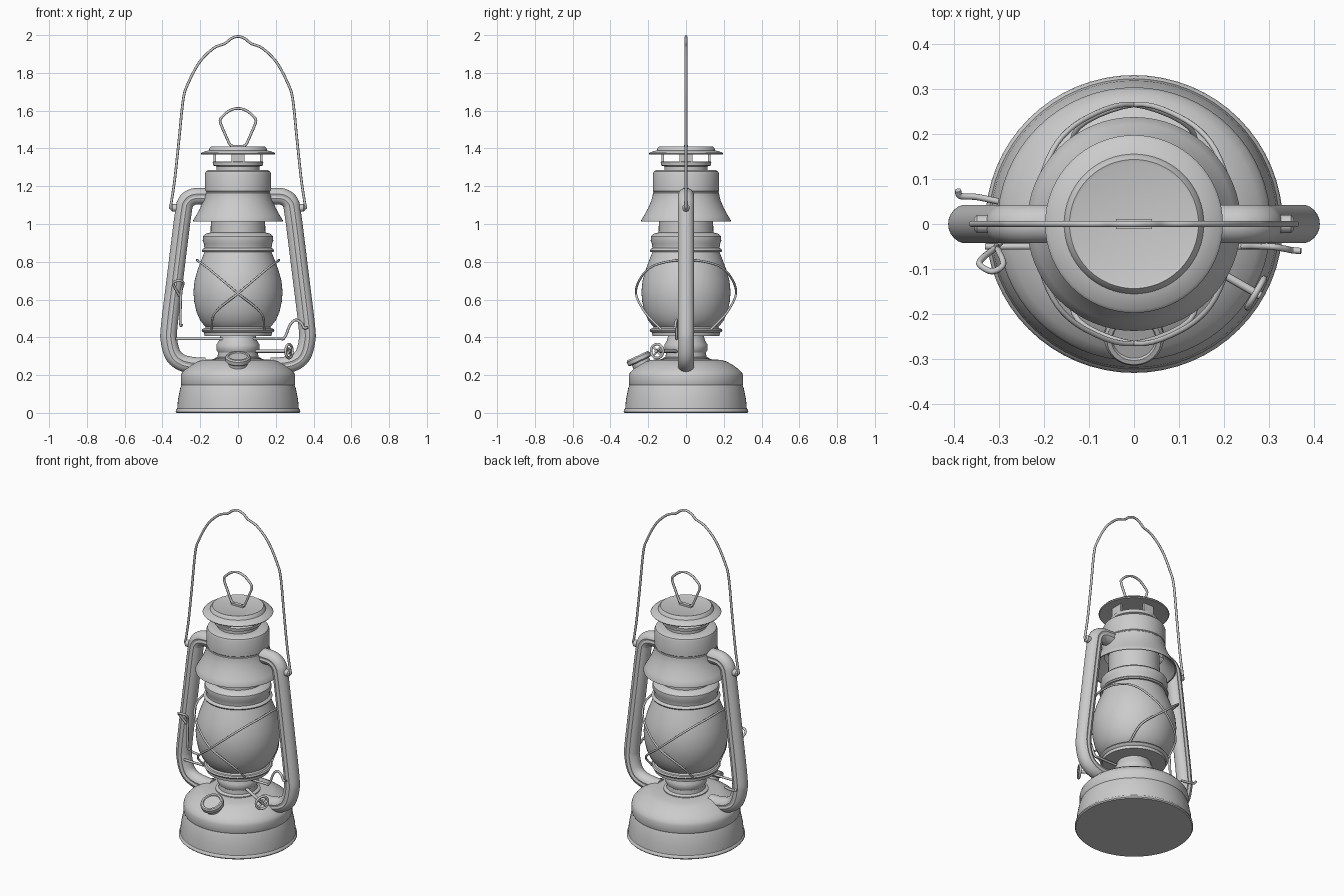
import bpy, bmesh, math
from mathutils import Vector

cube = bpy.data.objects.get("Cube")
if cube:
    bpy.data.objects.remove(cube)

metal = bpy.data.materials.new("grey_metal")
metal.use_nodes = True
metal.diffuse_color = (0.6, 0.6, 0.6, 1)
metal.node_tree.nodes["Principled BSDF"].inputs["Base Color"].default_value = (0.6, 0.6, 0.6, 1)


def finish(name, bm, angle=35):
    """Turn a bmesh into a smooth-shaded object."""
    bmesh.ops.recalc_face_normals(bm, faces=bm.faces)
    mesh = bpy.data.meshes.new(name)
    bm.to_mesh(mesh)
    bm.free()
    mesh.materials.append(metal)
    ob = bpy.data.objects.new(name, mesh)
    bpy.context.collection.objects.link(ob)
    bpy.ops.object.select_all(action="DESELECT")
    ob.select_set(True)
    bpy.context.view_layer.objects.active = ob
    bpy.ops.object.shade_smooth_by_angle(angle=math.radians(angle))
    return ob


def lathe(name, profile, center=(0, 0, 0), axis=(0, 0, 1), sides=64):
    """Spin (radius, height) points around an axis."""
    bm = bmesh.new()
    verts = [bm.verts.new((r, 0, z)) for r, z in profile]
    edges = [bm.edges.new(pair) for pair in zip(verts, verts[1:])]
    bmesh.ops.spin(bm, geom=verts + edges, cent=(0, 0, 0), axis=(0, 0, 1),
                   angle=math.tau, steps=sides, use_merge=True)
    bmesh.ops.remove_doubles(bm, verts=bm.verts, dist=0.0002)
    turn = Vector((0, 0, 1)).rotation_difference(Vector(axis).normalized())
    for v in bm.verts:
        v.co = turn @ v.co + Vector(center)
    return finish(name, bm)


def smooth_path(points, steps=6):
    """Pass a soft curve through the points."""
    p = [Vector(q) for q in points]
    p = [2 * p[0] - p[1]] + p + [2 * p[-1] - p[-2]]
    path = []
    for a, b, c, d in zip(p, p[1:], p[2:], p[3:]):
        for i in range(steps):
            t = i / steps
            path.append(0.5 * (2 * b + (c - a) * t + (2 * a - 5 * b + 4 * c - d) * t**2
                               + (3 * b - a - 3 * c + d) * t**3))
    return path + [p[-2]]


def wire(name, points, radius=0.007, steps=5, closed=False):
    """Round wire along a path."""
    path = smooth_path(points, steps)
    curve = bpy.data.curves.new(name, "CURVE")
    curve.dimensions = "3D"
    curve.bevel_depth = radius
    curve.bevel_resolution = 2
    curve.use_fill_caps = True
    spline = curve.splines.new("POLY")
    spline.points.add(len(path) - 1)
    for pt, co in zip(spline.points, path):
        pt.co = (*co, 1)
    spline.use_cyclic_u = closed
    temp = bpy.data.objects.new(name + "_path", curve)
    bpy.context.collection.objects.link(temp)
    bpy.context.view_layer.update()
    bm = bmesh.new()
    mesh = bpy.data.meshes.new_from_object(temp.evaluated_get(bpy.context.evaluated_depsgraph_get()))
    bm.from_mesh(mesh)
    bpy.data.objects.remove(temp)
    bpy.data.meshes.remove(mesh)
    return finish(name, bm, 50)


def mirror_x(points):
    """Extend a half path that ends on x = 0 to its other side."""
    return points + [(-x, y, z) for x, y, z in points[-2::-1]]


def box(name, center, size, turn=0):
    bm = bmesh.new()
    bmesh.ops.create_cube(bm, size=1)
    bmesh.ops.scale(bm, vec=size, verts=bm.verts)
    bmesh.ops.translate(bm, vec=center, verts=bm.verts)
    ob = finish(name, bm)
    ob.rotation_euler.z = turn
    return ob


# Fuel tank and burner
lathe("fuel_tank", [(0, 0), (.325, 0), (.33, .006), (.328, .016), (.322, .022), (.318, .07),
                    (.306, .13), (.3, .147), (.303, .155), (.303, .195), (.298, .21),
                    (.28, .23), (.25, .252), (.215, .272), (.19, .28), (.12, .285), (0, .285)])
lathe("burner", [(.125, .28), (.125, .29), (.108, .297), (.106, .32), (.115, .335),
                 (.115, .36), (.1, .385), (.092, .42), (0, .42)])
lathe("globe_plate", [(0, .408), (.178, .408), (.18, .425), (.188, .43), (.193, .437),
                      (.188, .445), (.178, .447), (.172, .455), (0, .455)])

# Globe and collar
lathe("globe", [(.165, .45), (.18, .463), (.2, .49), (.22, .535), (.232, .59), (.236, .64),
                (.23, .7), (.213, .76), (.192, .815), (.178, .85), (.172, .865)])
lathe("globe_collar", [(.17, .853), (.188, .853), (.192, .86), (.186, .868), (.178, .872),
                       (.18, .895), (.187, .91), (.185, .935), (.172, .948), (.145, .955),
                       (.142, 1.1), (0, 1.1)])

# Hood, neck and vent cap
lathe("hood", [(.165, 1.1), (.178, 1.075), (.205, 1.04), (.23, 1.013), (.237, 1.012),
               (.237, 1.02), (.222, 1.045), (.2, 1.085), (.183, 1.125), (.175, 1.16),
               (.175, 1.165), (.172, 1.168), (.172, 1.172), (.175, 1.175), (.175, 1.265),
               (.17, 1.278), (.158, 1.285), (.115, 1.287), (.115, 1.305), (.132, 1.31),
               (.134, 1.328), (.128, 1.332), (0, 1.332)])
lathe("vent_cap", [(0, 1.375), (.13, 1.375), (.193, 1.367), (.197, 1.372), (.19, 1.38),
                   (.155, 1.39), (.15, 1.402), (.143, 1.41), (.137, 1.408), (0, 1.408)])
for i in range(4):
    box(f"vent_post_{i + 1}", (.123, 0, 1.352), (.012, .07, .05), i * math.pi / 2)

# Hollow side tubes with a shallow groove on the front and back
tube_path = smooth_path([(.14, 0, 1.146), (.2, 0, 1.147), (.243, 0, 1.142), (.276, 0, 1.115),
                         (.291, 0, 1.05), (.33, 0, .74), (.364, 0, .46), (.365, 0, .38),
                         (.343, 0, .305), (.295, 0, .265), (.22, 0, .25), (.17, 0, .25)])
for side, label in ((1, "left"), (-1, "right")):
    bm = bmesh.new()
    rings = []
    for i, p in enumerate(tube_path):
        along = (tube_path[min(i + 1, len(tube_path) - 1)] - tube_path[max(i - 1, 0)]).normalized()
        out = Vector((-along.z, 0, along.x))
        ring = []
        for k in range(24):
            a = math.tau * k / 24
            r = .039 if k in (6, 18) else .044
            q = p + out * r * math.cos(a) + Vector((0, r * math.sin(a), 0))
            ring.append(bm.verts.new((side * q.x, q.y, q.z)))
        rings.append(ring)
    for r1, r2 in zip(rings, rings[1:]):
        for k in range(24):
            j = (k + 1) % 24
            bm.faces.new((r1[k], r1[j], r2[j], r2[k]))
    bm.faces.new(rings[0])
    bm.faces.new(rings[-1])
    finish(f"{label}_side_tube", bm, 28)
    lathe(f"{label}_handle_ear", [(0, 0), (.02, 0), (.02, .03), (.012, .037), (0, .037)],
          (side * .318, 0, 1.085), (side, 0, 0), 16)

# Carrying handle and finger loop
wire("carrying_handle", mirror_x([(.3, 0, 1.085), (.355, 0, 1.083), (.352, 0, 1.12), (.335, 0, 1.235),
                                  (.312, 0, 1.45), (.29, 0, 1.66), (.266, 0, 1.74), (.205, 0, 1.855),
                                  (.13, 0, 1.93), (.07, 0, 1.955), (.037, 0, 1.981), (0, 0, 1.993)]))
wire("finger_loop", mirror_x([(.03, 0, 1.415), (.045, 0, 1.425), (.07, 0, 1.48), (.094, 0, 1.54),
                              (.086, 0, 1.565), (.045, 0, 1.6), (0, 0, 1.612)]))
box("loop_clip", (0, 0, 1.412), (.08, .022, .014))

# Crossed guard wires around the globe
guard = [(.14, -.13, .44), (.122, -.215, .53), (0, -.265, .632), (-.1, -.238, .717),
         (-.17, -.18, .775), (-.21, -.085, .803), (-.217, 0, .81)]
guard += [(x, -y, z) for x, y, z in guard[-2::-1]]
wire("guard_wire_a", guard, .006)
wire("guard_wire_b", [(-x, y, z) for x, y, z in guard], .006)

# Lift rod and lever
wire("lift_rod", [(-.33, -.05, .392), (-.1, -.05, .392), (.2, -.05, .392), (.245, -.05, .398),
                  (.275, -.05, .465), (.305, -.05, .492), (.335, -.055, .475), (.35, -.058, .45),
                  (.37, -.06, .452)])
wire("lever", [(-.295, -.04, .465), (-.305, -.05, .47), (-.304, -.055, .58), (-.3, -.06, .65),
               (-.29, -.09, .69), (-.315, -.105, .7), (-.342, -.09, .69), (-.335, -.075, .665),
               (-.31, -.055, .62)])
wire("back_hook", [(-.3, .05, .392), (-.35, .06, .392), (-.385, .062, .4), (-.39, .075, .41)])

# Wick knob: shaft, rim and spokes
knob = Vector((.27, -.153, .327))
shaft = Vector((.87, -.5, 0))
across = Vector((.5, .87, 0))
up = Vector((0, 0, 1))
wire("wick_shaft", [knob - shaft * .22, knob - shaft * .1, knob + shaft * .012], .009)
wire("wick_knob_rim", [knob + .037 * (across * math.cos(math.tau * i / 28) + up * math.sin(math.tau * i / 28))
                       for i in range(28)], .007, 1, True)
for i in range(2):
    d = (across * math.cos(i * math.pi / 2 + .8) + up * math.sin(i * math.pi / 2 + .8)) * .036
    wire(f"wick_knob_spoke_{i + 1}", [knob - d, knob + d], .006, 1)

# Tilted filler cap
tilt = (0, -.42, .9)
lathe("filler_neck", [(0, -.06), (.05, -.06), (.05, .01), (0, .01)], (0, -.24, .27), tilt, 32)
lathe("filler_cap", [(0, 0), (.058, 0), (.066, .006), (.066, .026), (.06, .034), (.05, .034),
                     (.047, .028), (0, .028)], (0, -.243, .272), tilt, 32)
